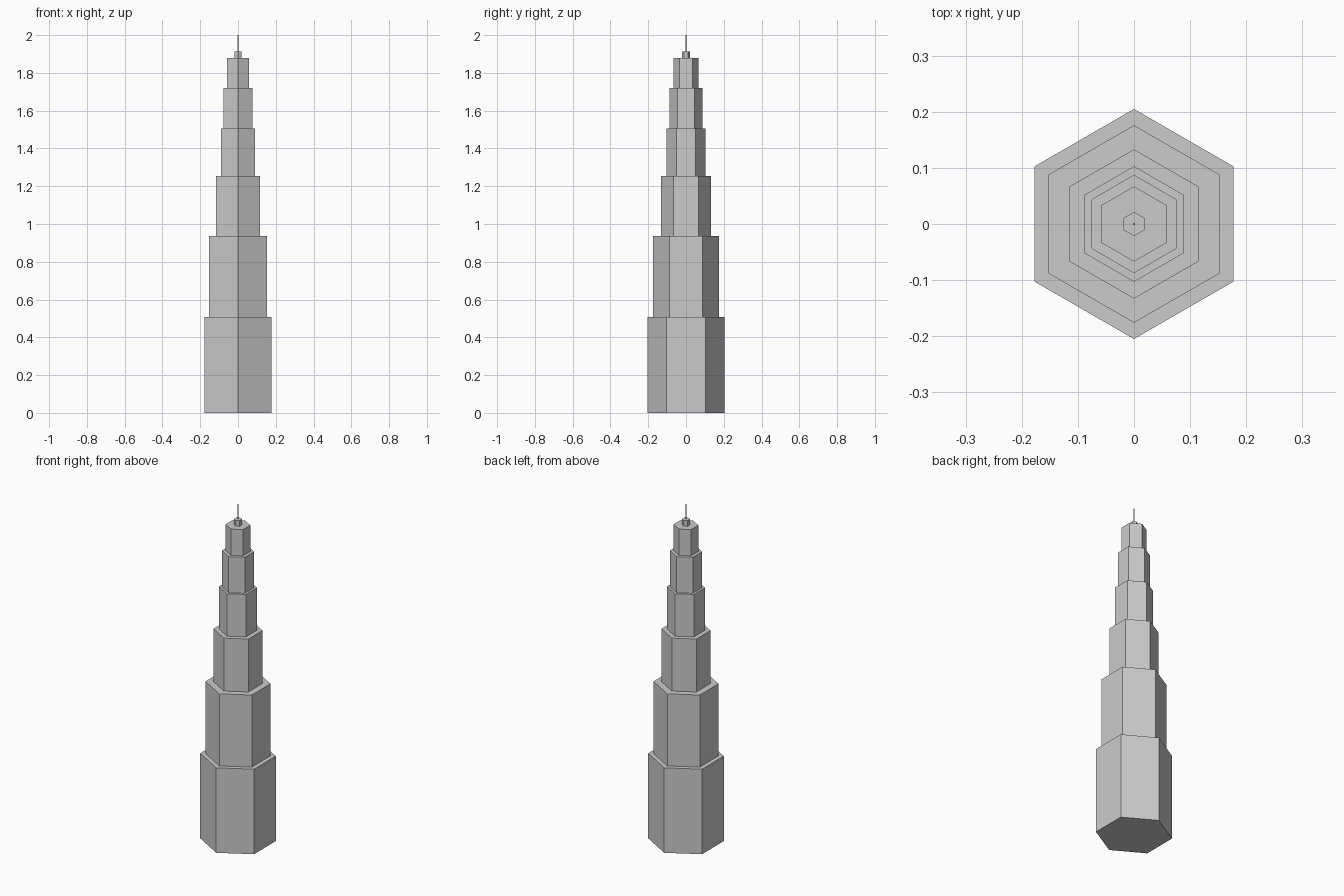
import bpy, bmesh
from math import sin, cos, pi

if "Cube" in bpy.data.objects:
    bpy.data.objects.remove(bpy.data.objects["Cube"])


def lathe_hex(name, profile):
    """Sweep an (radius, height) profile around z with six flat sides, capped at both ends."""
    bm = bmesh.new()
    rings = [[bm.verts.new((r * sin(i * pi / 3), r * cos(i * pi / 3), z)) for i in range(6)]
             for r, z in profile]
    for low, high in zip(rings, rings[1:]):
        for i in range(6):
            j = (i + 1) % 6
            bm.faces.new((low[i], low[j], high[j], high[i]))
    bm.faces.new(rings[0])
    bm.faces.new(rings[-1])
    bmesh.ops.recalc_face_normals(bm, faces=bm.faces[:])
    mesh = bpy.data.meshes.new(name)
    bm.to_mesh(mesh)
    bm.free()
    obj = bpy.data.objects.new(name, mesh)
    bpy.context.collection.objects.link(obj)
    return obj


# Tiers from the ground up: (corner radius, top height)
tiers = [(0.205, 0.507), (0.176, 0.937), (0.133, 1.253), (0.103, 1.506),
         (0.0875, 1.721), (0.067, 1.878), (0.0215, 1.912)]

# Stepped tower body, each tier narrower than the one below
profile, base = [], 0.0
for radius, top in tiers:
    profile += [(radius, base), (radius, top)]
    base = top
lathe_hex("stepped_tower", profile)

# Thin mast on the roof block
lathe_hex("mast", [(0.0022, base), (0.0022, 2.0)])
